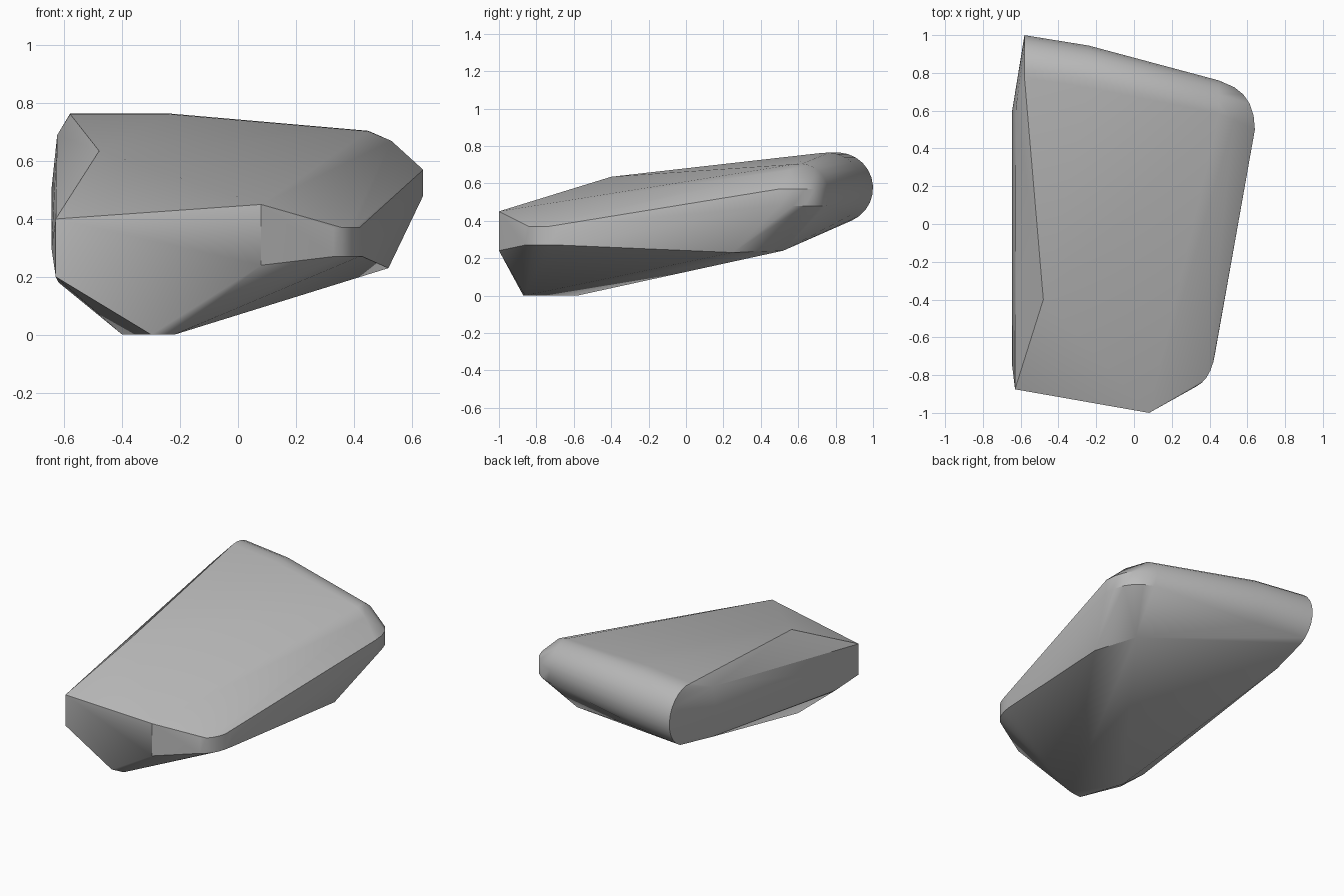
import bpy, bmesh
from math import sin, cos, radians
from mathutils import Vector

cube = bpy.data.objects.get("Cube")
if cube:
    bpy.data.objects.remove(cube, do_unlink=True)

stone = bpy.data.materials.new("stone grey")
stone.use_nodes = True
GREY = (0.5, 0.5, 0.5, 1)
stone.diffuse_color = GREY
stone.node_tree.nodes["Principled BSDF"].inputs["Base Color"].default_value = GREY

bm = bmesh.new()


def corner(*points):
    for p in points:
        bm.verts.new(p)


def round_end(x, y, z, r, first=-65, last=100, steps=12):
    """Half circle in the yz plane that rounds the back edge."""
    for i in range(steps + 1):
        a = radians(first + (last - first) * i / steps)
        bm.verts.new((x, y + r * cos(a), z + r * sin(a)))


def round_side(a, b, c, steps=5):
    """Quadratic curve that softens a corner from a to c."""
    a, b, c = Vector(a), Vector(b), Vector(c)
    for i in range(steps + 1):
        t = i / steps
        bm.verts.new(a * (1 - t) ** 2 + b * 2 * t * (1 - t) + c * t * t)


# rounded back edge
round_end(-0.58, 0.81, 0.575, 0.19)
round_end(-0.24, 0.755, 0.575, 0.19)
round_end(0.45, 0.61, 0.555, 0.15)

# rounded back left corner, at two heights
for z in (0.48, 0.57):
    round_side((0.47, 0.75, z), (0.64, 0.70, z), (0.64, 0.50, z))
corner((0.53, 0.55, 0.67))

# rounded front left corner, at two heights
for z in (0.27, 0.37):
    round_side((0.43, -0.68, z), (0.41, -0.82, z), (0.33, -0.86, z))

# front edge and top ridge
corner((0.08, -1, 0.24), (0.08, -1, 0.45), (-0.48, -0.40, 0.635))

# flat right wall, bowed slightly outwards
corner((-0.63, -0.875, 0.20), (-0.63, -0.875, 0.40), (-0.62, -0.65, 0.18),
       (-0.645, -0.75, 0.30), (-0.645, 0.60, 0.50), (-0.625, 0.62, 0.69),
       (-0.615, 0.62, 0.36))

# underside
corner((-0.22, -0.86, 0), (-0.30, -0.87, 0), (-0.40, -0.58, 0),
       (0.52, 0.25, 0.23), (0.42, 0.52, 0.24))

# wrap the corners in one closed skin
hull = bmesh.ops.convex_hull(bm, input=bm.verts[:])
spare = {v for v in hull["geom_interior"] + hull["geom_unused"]
         if isinstance(v, bmesh.types.BMVert)}
bmesh.ops.delete(bm, geom=list(spare), context='VERTS')
bmesh.ops.recalc_face_normals(bm, faces=bm.faces[:])

mesh = bpy.data.meshes.new("rock")
bm.to_mesh(mesh)
bm.free()
mesh.materials.append(stone)
rock = bpy.data.objects.new("rock", mesh)
bpy.context.collection.objects.link(rock)
bpy.ops.object.select_all(action='DESELECT')
rock.select_set(True)
bpy.context.view_layer.objects.active = rock
bpy.ops.object.shade_smooth_by_angle(angle=radians(35))
